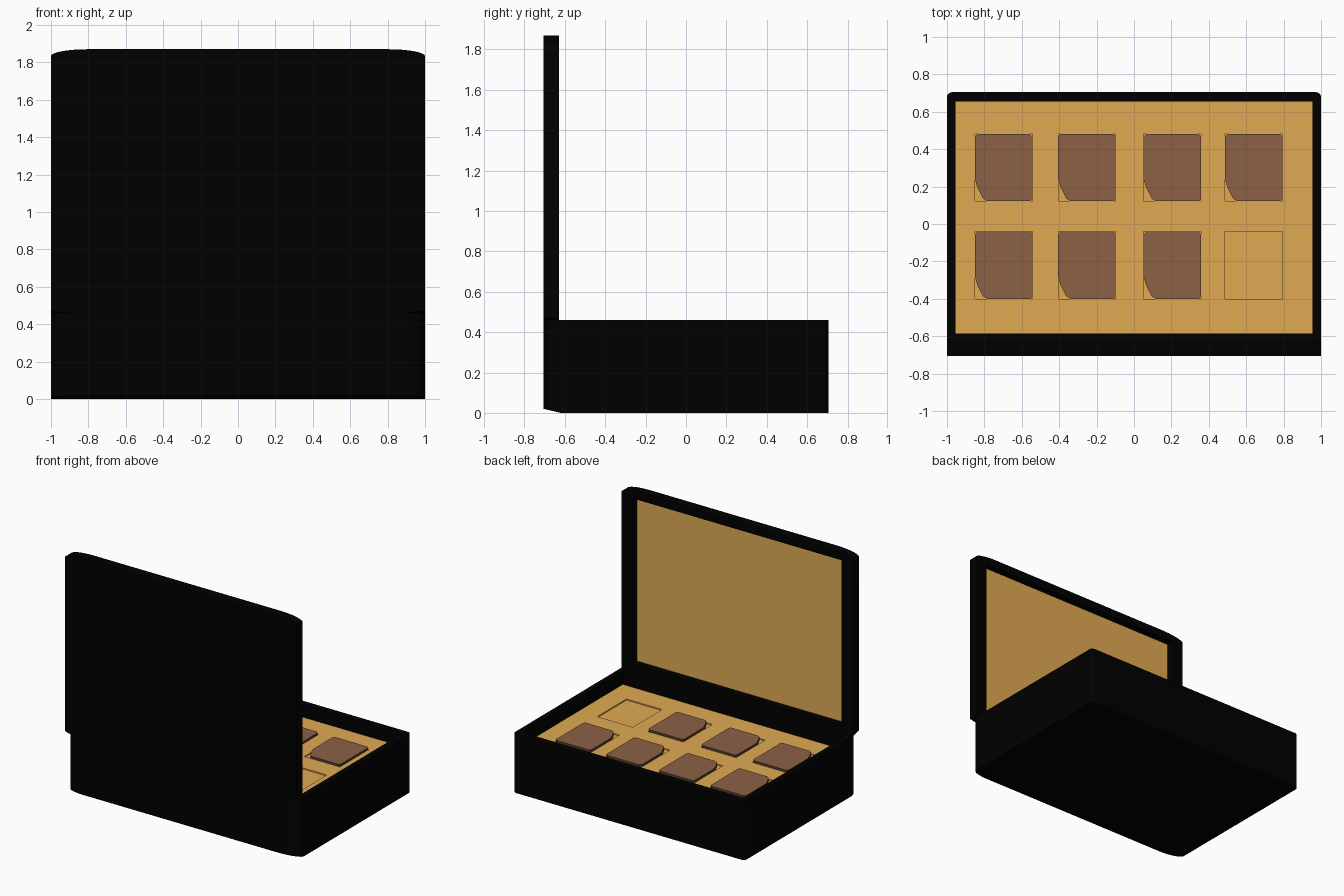
import bpy, bmesh, math

if "Cube" in bpy.data.objects:
    bpy.data.objects.remove(bpy.data.objects["Cube"])


def material(name, rgb):
    m = bpy.data.materials.new(name)
    m.diffuse_color = (*rgb, 1)
    m.use_nodes = True
    m.node_tree.nodes["Principled BSDF"].inputs["Base Color"].default_value = m.diffuse_color
    return m


BLACK = material("black case", (0, 0, 0))
TAN = material("tan lining", (0.75, 0.40, 0.086))
BROWN = material("brown piece top", (0.26, 0.119, 0.062))
DARK = material("dark brown edge", (0.09, 0.045, 0.026))


def prism(name, outline, lo, hi, mats, upright=False):
    """Extrude a 2D outline along z, or along y when upright."""
    bm = bmesh.new()

    def point(a, b, t):
        return (a, t, b) if upright else (a, b, t)
    low = [bm.verts.new(point(a, b, lo)) for a, b in outline]
    high = [bm.verts.new(point(a, b, hi)) for a, b in outline]
    bm.faces.new(low)
    bm.faces.new(high)
    n = len(outline)
    for i in range(n):
        j = (i + 1) % n
        bm.faces.new((low[i], low[j], high[j], high[i]))
    bmesh.ops.recalc_face_normals(bm, faces=bm.faces)
    me = bpy.data.meshes.new(name)
    bm.to_mesh(me)
    bm.free()
    for m in mats:
        me.materials.append(m)
    ob = bpy.data.objects.new(name, me)
    bpy.context.collection.objects.link(ob)
    return ob


def rounded(x0, x1, y0, y1, low_r, high_r, steps=6):
    """Rectangle with elliptical corners; separate radii for low and high ends."""
    pts = []
    for sx, sy, start in ((1, -1, -90), (1, 1, 0), (-1, 1, 90), (-1, -1, 180)):
        rx, ry = low_r if sy < 0 else high_r
        cx = x1 - rx if sx > 0 else x0 + rx
        cy = y1 - ry if sy > 0 else y0 + ry
        for k in range(steps + 1):
            a = math.radians(start + 90 * k / steps)
            pts.append((cx + rx * math.cos(a), cy + ry * math.sin(a)))
    return pts


def rect(x0, x1, y0, y1):
    return [(x0, y0), (x1, y0), (x1, y1), (x0, y1)]


def cut(target, cutter):
    cutter.hide_render = True
    cutter.hide_set(True)
    mod = target.modifiers.new("cut", 'BOOLEAN')
    mod.object = cutter
    mod.solver = 'EXACT'


def smooth(ob):
    bpy.ops.object.select_all(action='DESELECT')
    ob.select_set(True)
    bpy.context.view_layer.objects.active = ob
    bpy.ops.object.shade_smooth_by_angle(angle=math.radians(30))


# Open case: hinge-side corners are broad, the opposite ones tight
case = prism("case", rounded(-1, 1, -0.705, 0.705, (0.15, 0.08), (0.03, 0.025)),
             0, 0.46, [BLACK])
# Lower hinge-side edge lifts slightly
bm = bmesh.new()
bm.from_mesh(case.data)
bottom = [f for f in bm.faces if f.normal.z < -0.9]
bmesh.ops.bisect_plane(bm, geom=bm.verts[:] + bm.edges[:] + bottom,
                       plane_co=(0, -0.62, 0), plane_no=(0, 1, 0))
for v in bm.verts:
    if v.co.z < 0.01 and v.co.y < -0.62:
        v.co.z = 0.02 * min(1, (-0.62 - v.co.y) / 0.08)
bm.to_mesh(case.data)
bm.free()
inner = rect(-0.955, 0.955, -0.585, 0.655)
cut(case, prism("case_cavity_cutter", inner, 0.31, 0.6, [BLACK]))
smooth(case)

# Lining tray with eight shallow slots
tray = prism("lining_tray", inner, 0.31, 0.36, [TAN])
COLUMNS = (-0.85, -0.405, 0.052, 0.487)
ROWS = (0.122, -0.40)
W, H = 0.307, 0.36
for r, y in enumerate(ROWS):
    for c, x in enumerate(COLUMNS):
        slot = rect(x, x + W, y, y + H)
        cut(tray, prism(f"slot_cutter_{r}_{c}", slot, 0.351, 0.5, [TAN]))
        if (r, c) == (1, 3):
            continue  # the last slot stays empty
        # Piece with one clipped corner and dark edges
        shape = [(0.065, 0), (W - 0.012, 0), (W, 0.012), (W, H - 0.015),
                 (W - 0.015, H), (0.015, H), (0, H - 0.015),
                 (0, 0.115), (0.012, 0.075), (0.042, 0.015)]
        piece = prism(f"piece_{r}_{c}", [(x + a, y + b) for a, b in shape],
                      0.345, 0.378, [BROWN, DARK])
        for f in piece.data.polygons:
            f.material_index = 0 if f.normal.z > 0.5 else 1

# Upright lid with shallow elliptical corners, square along the hinge
lid = prism("lid", rounded(-1, 1, 0.46, 1.87, (0.15, 0.02), (0.2, 0.037), 8),
            -0.705, -0.63, [BLACK], upright=True)
for v in lid.data.vertices:
    if v.co.z < 0.5 and v.co.y > -0.65:
        v.co.z = 0.46
# Recess in the lid with its lining panel set at the bottom
opening = rect(-0.902, 0.902, 0.518, 1.808)
cut(lid, prism("lid_recess_cutter", opening, -0.69, -0.5, [BLACK], upright=True))
smooth(lid)
prism("lid_lining", opening, -0.692, -0.685, [TAN], upright=True)
